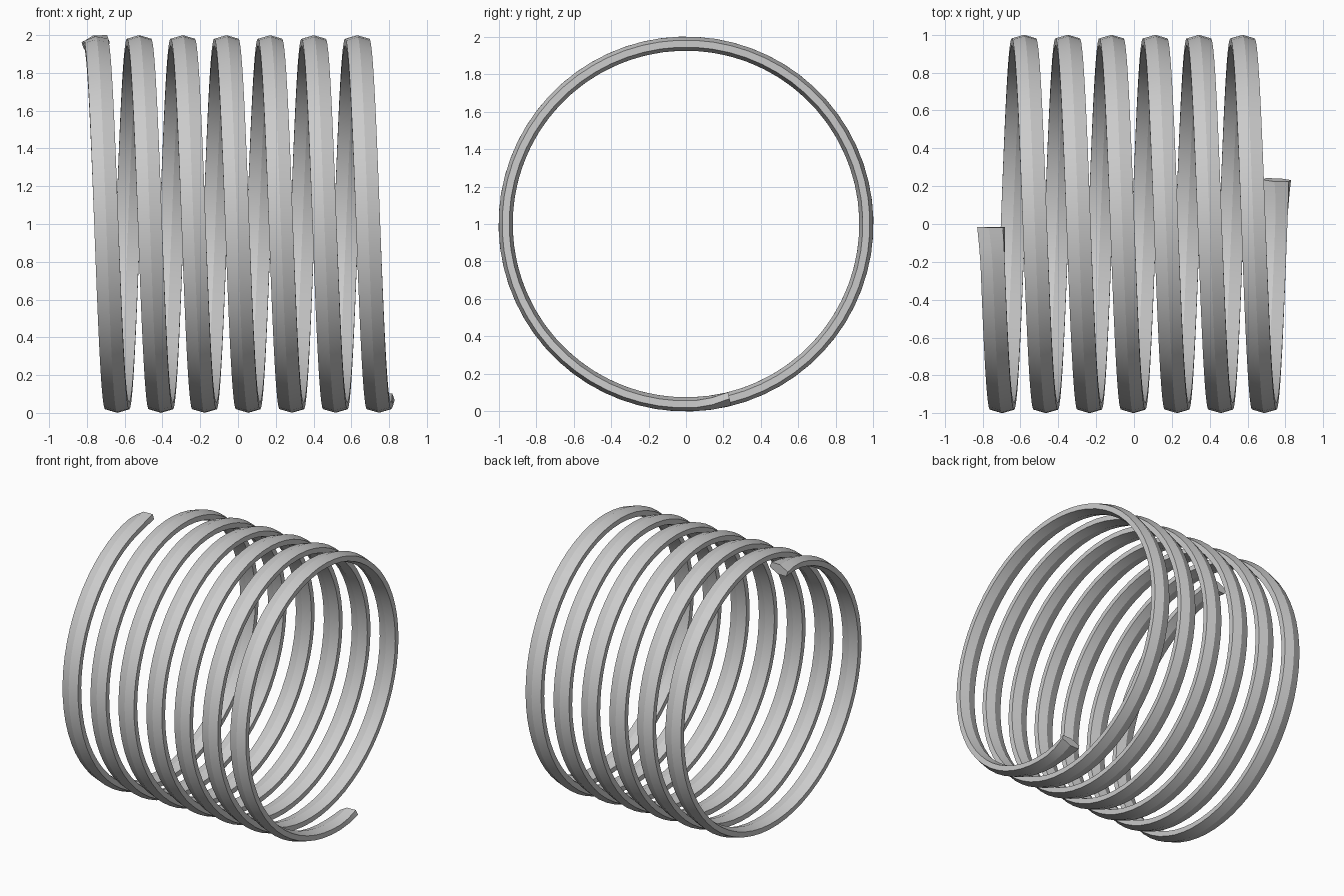
import bpy, bmesh, math

cube = bpy.data.objects.get("Cube")
if cube:
    bpy.data.objects.remove(cube, do_unlink=True)

# Coil dimensions
PITCH = 0.231
START_X = -0.755
RADIUS = 0.9625          # centre line of the wire
HALF_THICK = 0.0375      # radial
HALF_WIDTH = 0.064       # along the axis
STEPS_PER_TURN = 64
START, END = math.radians(1), math.radians(6.5 * 360 + 14)

# Plain grey metal
metal = bpy.data.materials.new("grey_metal")
metal.use_nodes = True
colour = (0.6, 0.6, 0.6, 1)
metal.diffuse_color = colour
metal.node_tree.nodes["Principled BSDF"].inputs["Base Color"].default_value = colour

# Flattened hexagonal wire section: (axial, radial)
section = [(HALF_WIDTH * math.sin(math.radians(60 * k)) / math.sin(math.radians(60)),
            HALF_THICK * math.cos(math.radians(60 * k))) for k in range(6)]


def wire_ring(bm, angle, roll):
    """One section of the wire; roll turns it about the wire direction."""
    c, s = math.cos(roll), math.sin(roll)
    flare = 1 + abs(roll) * 0.35
    verts = []
    for a, r in section:
        a, r = (a * c - r * s) * flare, a * s + r * c
        rad = RADIUS + r
        x = START_X + PITCH * angle / math.tau + a
        verts.append(bm.verts.new((x, -rad * math.sin(angle), 1 + rad * math.cos(angle))))
    return verts


# Sweep the section along the helix, with slightly twisted tips
bm = bmesh.new()
count = round((END - START) / math.tau * STEPS_PER_TURN)
rings = []
for i in range(count + 1):
    roll = math.radians(18) * (max(0, 1 - i / 1.5) - max(0, 1 - (count - i) / 1.5))
    rings.append(wire_ring(bm, START + (END - START) * i / count, roll))
for a, b in zip(rings, rings[1:]):
    for k in range(6):
        n = (k + 1) % 6
        bm.faces.new((a[k], a[n], b[n], b[k]))
bm.faces.new(rings[0])
bm.faces.new(rings[-1])
bmesh.ops.recalc_face_normals(bm, faces=bm.faces)

mesh = bpy.data.meshes.new("coil_spring")
bm.to_mesh(mesh)
bm.free()
mesh.materials.append(metal)
coil = bpy.data.objects.new("coil_spring", mesh)
bpy.context.collection.objects.link(coil)

# Smooth along the wire, crisp along its ridges
bpy.ops.object.select_all(action="DESELECT")
coil.select_set(True)
bpy.context.view_layer.objects.active = coil
bpy.ops.object.shade_smooth_by_angle(angle=math.radians(25))
